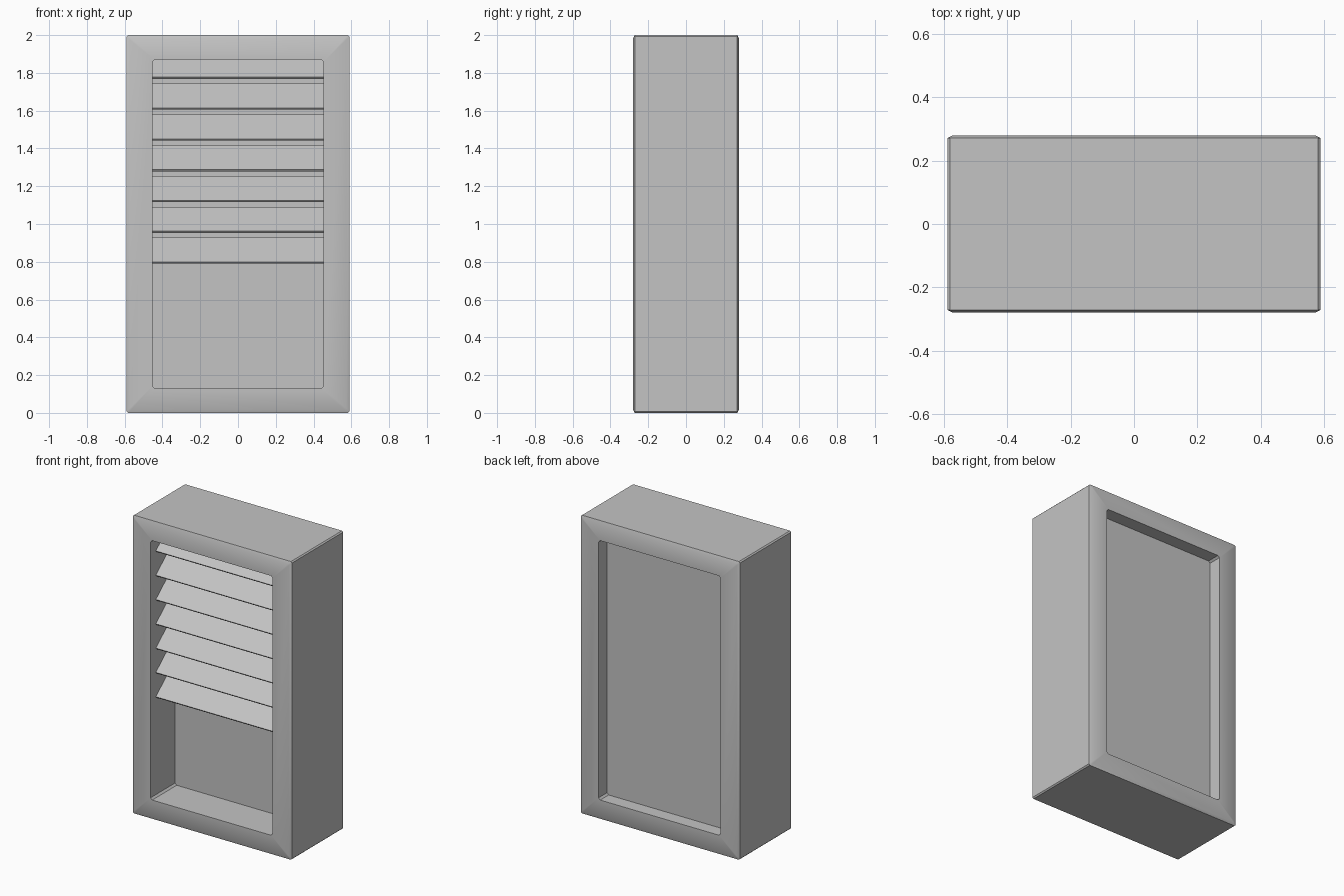
import bpy
import bmesh
import math

default_cube = bpy.data.objects.get("Cube")
if default_cube:
    bpy.data.objects.remove(default_cube, do_unlink=True)

GREY = (0.55, 0.55, 0.55, 1.0)
mat = bpy.data.materials.new("plain grey")
mat.use_nodes = True
mat.diffuse_color = GREY
mat.node_tree.nodes["Principled BSDF"].inputs["Base Color"].default_value = GREY


def finish(bm, name):
    """Turn a bmesh into a named, coloured object."""
    bmesh.ops.recalc_face_normals(bm, faces=bm.faces)
    mesh = bpy.data.meshes.new(name)
    bm.to_mesh(mesh)
    bm.free()
    mesh.materials.append(mat)
    obj = bpy.data.objects.new(name, mesh)
    bpy.context.collection.objects.link(obj)
    return obj


def rect_loop(bm, half_w, half_h, y, cut):
    """Upright rectangle with clipped corners, centred at z = 1."""
    w, h = half_w - cut, half_h - cut
    points = [(half_w, h), (w, half_h), (-w, half_h), (-half_w, h),
              (-half_w, -h), (-w, -half_h), (w, -half_h), (half_w, -h)]
    return [bm.verts.new((x, y, 1 + z)) for x, z in points]


# Window frame with a recessed pane on each side, as one skin of bridged loops
OPEN = (0.453, 0.87)
OUTER = (0.59, 1.0)
RIM = (0.573, 0.983)
sections = [(OPEN, -0.02, 0.012), (OPEN, -0.28, 0.012),
            (RIM, -0.28, 0.008), (OUTER, -0.271, 0.008),
            (OUTER, 0.271, 0.008), (RIM, 0.28, 0.008),
            (OPEN, 0.28, 0.012), (OPEN, 0.19, 0.012)]
bm = bmesh.new()
loops = [rect_loop(bm, *size, y, cut) for size, y, cut in sections]
for a, b in zip(loops, loops[1:]):
    for i in range(len(a)):
        j = (i + 1) % len(a)
        bm.faces.new((a[i], a[j], b[j], b[i]))
bm.faces.new(loops[0])
bm.faces.new(loops[-1])
frame = finish(bm, "window_frame")
bpy.context.view_layer.objects.active = frame
frame.select_set(True)
bpy.ops.object.shade_smooth_by_angle(angle=math.radians(32))
frame.select_set(False)

# Seven tilted blind slats, evenly stacked down from the head of the opening
for i in range(7):
    bm = bmesh.new()
    bmesh.ops.create_cube(bm, size=1)
    bmesh.ops.scale(bm, verts=bm.verts, vec=(0.904, 0.2, 0.012))
    slat = finish(bm, f"blind_slat_{i + 1}")
    slat.location = (0, -0.145, 0.859 + 0.163 * i)
    slat.rotation_euler.x = math.radians(40)
